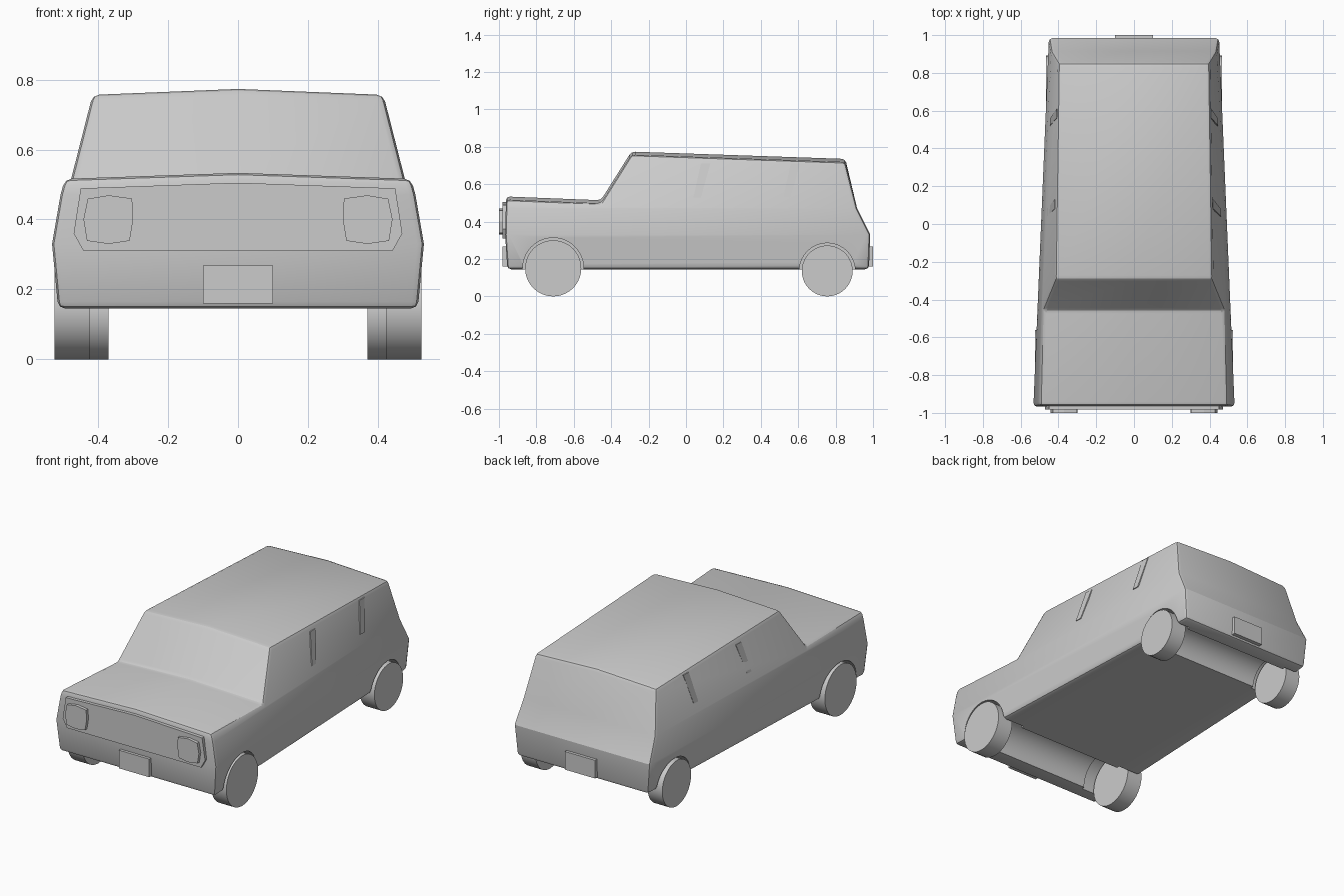
import bpy, bmesh, math
from mathutils import Vector

if "Cube" in bpy.data.objects:
    bpy.data.objects.remove(bpy.data.objects["Cube"])


def finish(bm, name):
    bmesh.ops.recalc_face_normals(bm, faces=bm.faces)
    me = bpy.data.meshes.new(name)
    bm.to_mesh(me)
    bm.free()
    ob = bpy.data.objects.new(name, me)
    bpy.context.collection.objects.link(ob)
    return ob


def prism(points, offset, name):
    bm = bmesh.new()
    face = bm.faces.new([bm.verts.new(p) for p in points])
    ext = bmesh.ops.extrude_face_region(bm, geom=[face])
    for v in ext["geom"]:
        if isinstance(v, bmesh.types.BMVert):
            v.co += Vector(offset)
    return finish(bm, name)


def activate(ob):
    bpy.ops.object.select_all(action='DESELECT')
    ob.select_set(True)
    bpy.context.view_layer.objects.active = ob


def smooth(ob, angle=30):
    activate(ob)
    bpy.ops.object.shade_smooth_by_angle(angle=math.radians(angle))


def cylinder(x0, x1, y, z, r, name):
    bpy.ops.mesh.primitive_cylinder_add(vertices=40, radius=r, depth=x1 - x0,
        location=((x0 + x1) / 2, y, z), rotation=(0, math.pi / 2, 0))
    ob = bpy.context.object
    ob.name = name
    return ob


def half_width(y, z):
    # Width by height, tapering from nose to tail
    rows = [(.145, .515, .435), (.33, .532, .452), (.47, .508, .437), (.755, .43, .392)]
    t = (y + .95) / 1.9
    for (z0, f0, b0), (z1, f1, b1) in zip(rows, rows[1:]):
        if z <= z1 or z1 == .755:
            s = (z - z0) / (z1 - z0)
            return (f0 + (f1 - f0) * s) * (1 - t) + (b0 + (b1 - b0) * s) * t


# Body: side profile extruded, then shaped in width
profile = [(-.955, .145), (-.967, .33), (-.962, .517), (-.455, .497), (-.292, .757),
           (.852, .718), (.915, .47), (.985, .31 + .02), (.978, .145)]
bm = bmesh.new()
face = bm.faces.new([bm.verts.new((-1, y, z)) for y, z in profile])
ext = bmesh.ops.extrude_face_region(bm, geom=[face])
for v in ext["geom"]:
    if isinstance(v, bmesh.types.BMVert):
        v.co.x = 1
for co, no in [((0, 0, .33), (0, 0, 1)), ((0, 0, .47), (0, 0, 1)), ((0, 0, 0), (1, 0, 0))]:
    bmesh.ops.bisect_plane(bm, geom=bm.verts[:] + bm.edges[:] + bm.faces[:],
                           plane_co=co, plane_no=no, dist=1e-4)
for v in bm.verts:
    v.co.x *= half_width(v.co.y, v.co.z)
    if abs(v.co.x) < .01 and v.co.z > .49:
        v.co.z += .017
body = finish(bm, "car_body")
bev = body.modifiers.new("soft_edges", 'BEVEL')
bev.width, bev.segments, bev.limit_method = .02, 2, 'ANGLE'
bev.angle_limit = math.radians(32)

# Wheel wells and the shallower channels between them
axles = [("front", -.71, .15, .15, .163, .425, .525), ("rear", .755, .136, .136, .149, .37, .467)]
cutters = []
for tag, y, z, r, arch, x0, x1 in axles:
    cutters.append(cylinder(-.7, .7, y, z, r - .006, "channel_cutter"))
    for s in (-1, 1):
        a, b = sorted((s * .35, s * .75))
        cutters.append(cylinder(a, b, y, z, arch, "arch_cutter"))
for c in cutters:
    c.hide_render = True
    mod = body.modifiers.new("wheel_well", 'BOOLEAN')
    mod.operation, mod.solver, mod.object = 'DIFFERENCE', 'EXACT', c
activate(body)
for m in list(body.modifiers):
    bpy.ops.object.modifier_apply(modifier=m.name)
for c in cutters:
    bpy.data.objects.remove(c)
smooth(body, 25)

# Wheels
for tag, y, z, r, arch, x0, x1 in axles:
    for s, side in ((-1, "left"), (1, "right")):
        a, b = sorted((s * x0, s * x1))
        smooth(cylinder(a, b, y, z, r, f"{tag}_{side}_wheel"))

# Grille panel
half = [(.45, .489), (.47, .36), (.442, .31)]
outline = [(0, .505)] + half + [(-x, z) for x, z in reversed(half)]
prism([(x, -.982, z) for x, z in outline], (0, .03, 0), "grille_panel")

# Headlights
lamp = [(-.067, .46), (0, .469), (.06, .459), (.072, .4), (.062, .339), (0, .33), (-.06, .339), (-.07, .4)]
for s in (-1, 1):
    prism([(s * (.37 + x), -1, z) for x, z in lamp], (0, .025, 0), "headlight")

# Number plates, front and rear
for y, d, name in ((-.98, .03, "front_plate"), (1, -.03, "rear_plate")):
    prism([(-.1, y, .16), (.1, y, .16), (.1, y, .268), (-.1, y, .268)], (0, d, 0), name)

# Window pillars, barely proud of the sides
for s in (-1, 1):
    for y in (.04, .52):
        pts = [(y, .53), (y + .04, .53), (y + .09, .71), (y + .04, .71)]
        prism([(s * (half_width(a, z) + .003), a, z) for a, z in pts], (-s * .02, 0, 0), "window_pillar")
